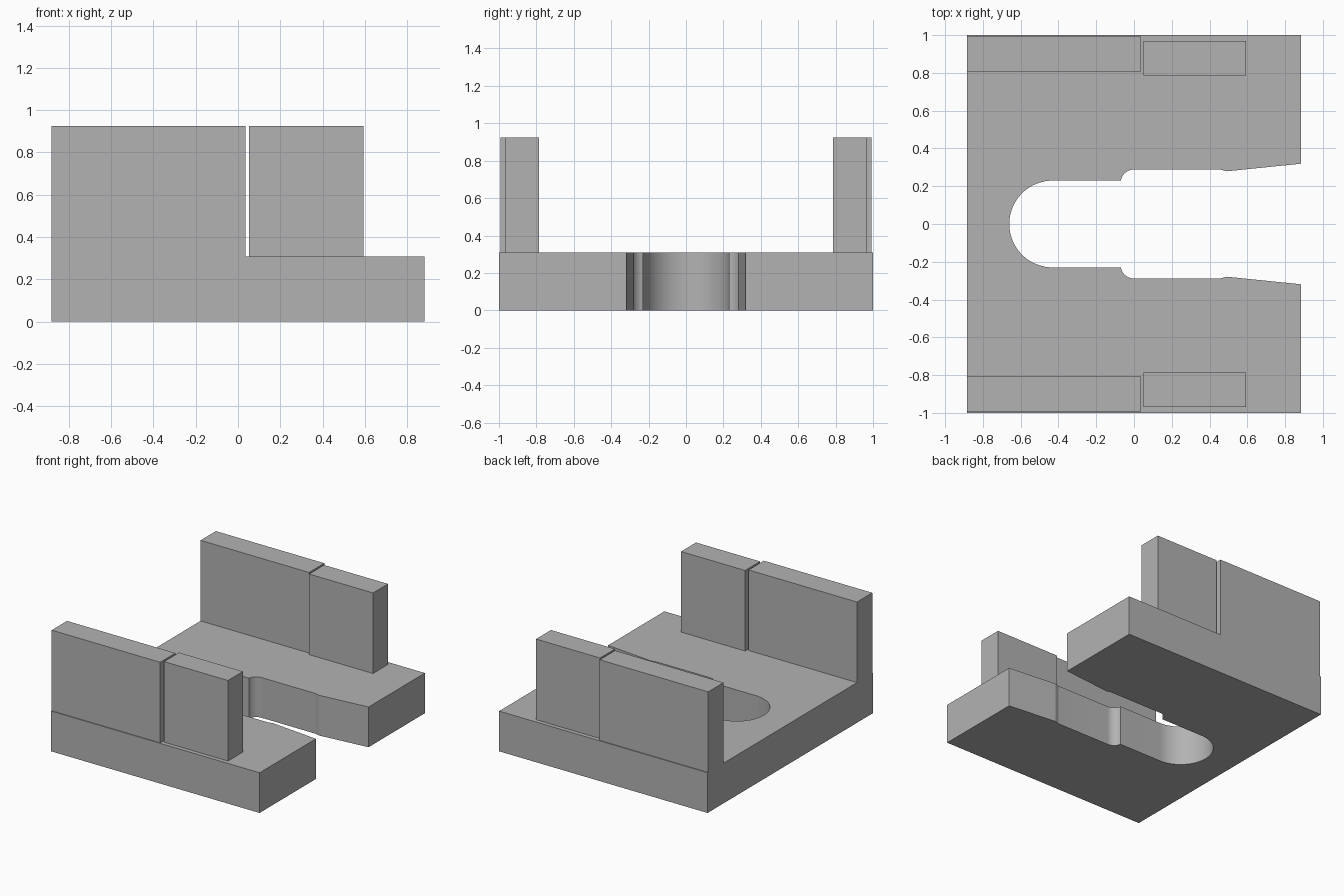
import bpy
import bmesh
from math import cos, sin, pi, radians

default = bpy.data.objects.get("Cube")
if default:
    bpy.data.objects.remove(default, do_unlink=True)

BASE_TOP, WALL_TOP, HALF_X = 0.308, 0.925, 0.883

grey = bpy.data.materials.new("plain grey")
grey.use_nodes = True
colour = (0.45, 0.45, 0.45, 1)
grey.diffuse_color = colour
grey.node_tree.nodes["Principled BSDF"].inputs["Base Color"].default_value = colour


def extrude(name, outline, bottom, top):
    """Prism from a flat outline."""
    bm = bmesh.new()
    face = bm.faces.new([bm.verts.new((x, y, bottom)) for x, y in outline])
    grown = bmesh.ops.extrude_face_region(bm, geom=[face])["geom"]
    verts = [g for g in grown if isinstance(g, bmesh.types.BMVert)]
    bmesh.ops.translate(bm, verts=verts, vec=(0, 0, top - bottom))
    bmesh.ops.recalc_face_normals(bm, faces=bm.faces)
    mesh = bpy.data.meshes.new(name)
    bm.to_mesh(mesh)
    bm.free()
    mesh.materials.append(grey)
    obj = bpy.data.objects.new(name, mesh)
    bpy.context.collection.objects.link(obj)
    return obj


def arc(cx, cy, radius, start, end, steps):
    angles = [radians(start + (end - start) * i / steps) for i in range(steps + 1)]
    return [(cx + radius * cos(a), cy + radius * sin(a)) for a in angles]


def box(name, x0, x1, y0, y1):
    return extrude(name, [(x0, y0), (x1, y0), (x1, y1), (x0, y1)], BASE_TOP, WALL_TOP)


# Base plate with a stepped slot: flared mouth, wide channel, narrow round end
half = [(-HALF_X, 1), (HALF_X, 1), (HALF_X, 0.319), (0.49, 0.279), (0.455, 0.289)]
half += arc(0, 0.219, 0.07, 90, 171, 11)
half += arc(-0.43, 0, 0.23, 90, 180, 24)
outline = half + [(x, -y) for x, y in reversed(half[:-1])]
base = extrude("base_plate", outline, 0, BASE_TOP)
bpy.ops.object.select_all(action="DESELECT")
base.select_set(True)
bpy.context.view_layer.objects.active = base
bpy.ops.object.shade_smooth_by_angle(angle=radians(10))

# Long side walls and the shorter, slightly inset jaw blocks
for side, s in (("front", -1), ("back", 1)):
    box(side + "_side_wall", -HALF_X, 0.036, s * 0.808, s * 0.993)
    box(side + "_jaw_block", 0.051, 0.593, s * 0.787, s * 0.968)
